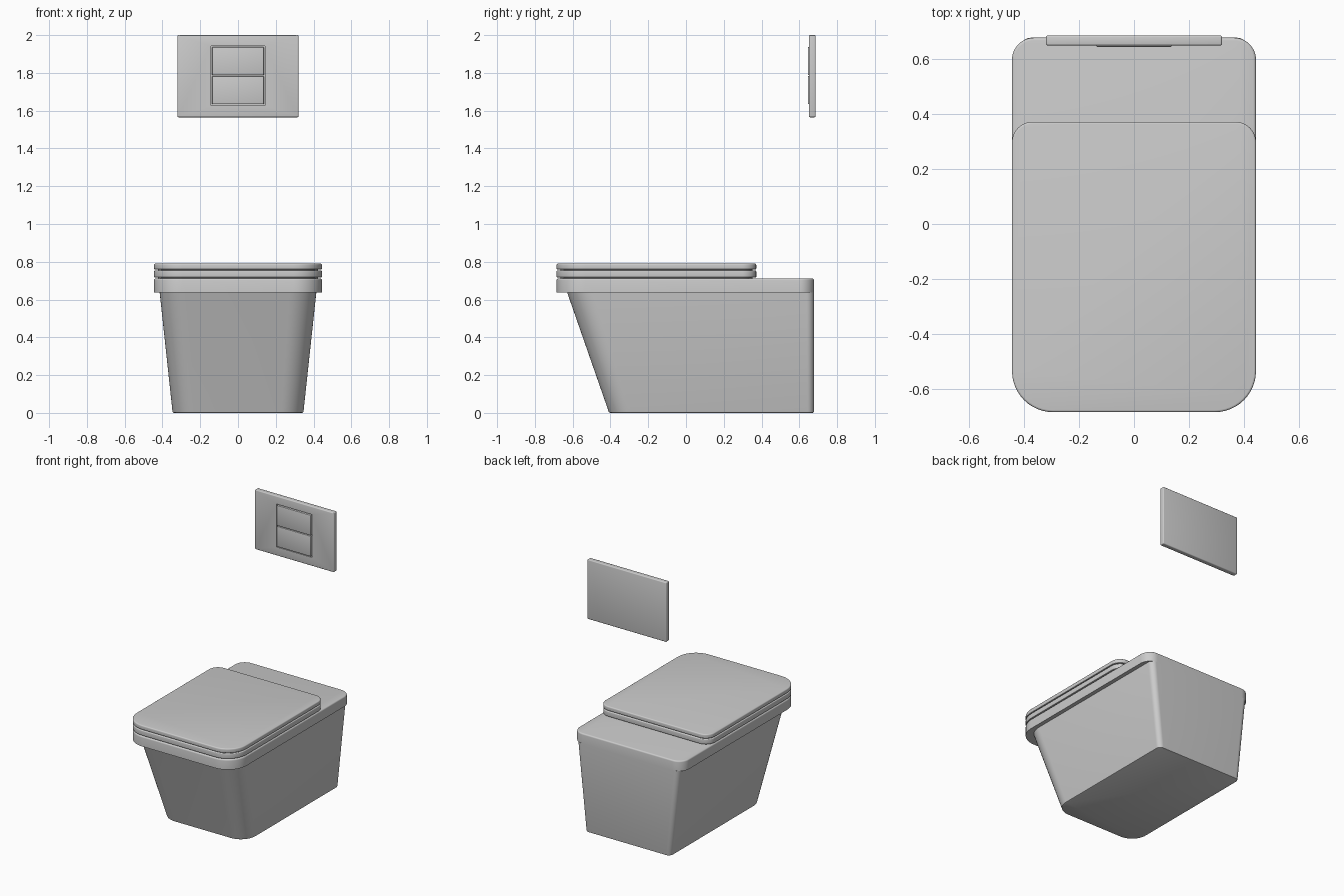
import bpy, bmesh, math

if "Cube" in bpy.data.objects:
    bpy.data.objects.remove(bpy.data.objects["Cube"])


def outline(hw, y0, y1, rf, rb, n=12):
    """Rounded rectangle: radius rf at the front (-y) corners, rb at the back."""
    pts = []
    corners = [(hw - rf, y0 + rf, rf, -90), (hw - rb, y1 - rb, rb, 0),
               (-hw + rb, y1 - rb, rb, 90), (-hw + rf, y0 + rf, rf, 180)]
    for cx, cy, r, a0 in corners:
        for i in range(n + 1):
            a = math.radians(a0 + 90 * i / n)
            pts.append((cx + r * math.cos(a), cy + r * math.sin(a)))
    return pts


def inset(shape, d):
    hw, y0, y1, rf, rb = shape
    return (hw - d, y0 + d, y1 - d, max(rf - d, 0.003), max(rb - d, 0.003))


def finish(name, bm):
    bmesh.ops.recalc_face_normals(bm, faces=bm.faces)
    me = bpy.data.meshes.new(name)
    bm.to_mesh(me)
    bm.free()
    ob = bpy.data.objects.new(name, me)
    bpy.context.collection.objects.link(ob)
    bpy.ops.object.select_all(action='DESELECT')
    ob.select_set(True)
    bpy.context.view_layer.objects.active = ob
    bpy.ops.object.shade_smooth_by_angle(angle=math.radians(35))
    return ob


def loft(name, levels):
    """Skin a stack of (shape, z) outlines and cap both ends."""
    bm = bmesh.new()
    rings = [[bm.verts.new((x, y, z)) for x, y in outline(*s)] for s, z in levels]
    n = len(rings[0])
    for a, b in zip(rings, rings[1:]):
        for i in range(n):
            j = (i + 1) % n
            bm.faces.new((a[i], a[j], b[j], b[i]))
    bm.faces.new(rings[0][::-1])
    bm.faces.new(rings[-1])
    return finish(name, bm)


def slab(name, shape, z0, z1, bottom, top, n=4):
    """Flat slab with rounded bottom and top edges (radius 0 = sharp)."""
    levels = []
    for z, r, s in ((z0, bottom, 1), (z1, top, -1)):
        if not r:
            levels.append((shape, z))
            continue
        arc = [math.radians(90 * i / n) for i in range(n + 1)]
        if s < 0:
            arc.reverse()
        for a in arc:
            levels.append((inset(shape, r * (1 - math.sin(a))), z + s * r * (1 - math.cos(a))))
    return loft(name, levels)


def box(name, x0, x1, y0, y1, z0, z1, bevel=0.0):
    bm = bmesh.new()
    bmesh.ops.create_cube(bm, size=1)
    for v in bm.verts:
        v.co = ((x0 + x1) / 2 + v.co.x * (x1 - x0),
                (y0 + y1) / 2 + v.co.y * (y1 - y0),
                (z0 + z1) / 2 + v.co.z * (z1 - z0))
    if bevel:
        bmesh.ops.bevel(bm, geom=bm.edges[:], offset=bevel, segments=3,
                        profile=0.5, affect='EDGES')
    return finish(name, bm)


# Tapered bowl body with a sloping front
bottom = (0.347, -0.41, 0.678, 0.12, 0.035)
top = (0.415, -0.63, 0.678, 0.14, 0.04)
loft("bowl_body", [(inset(bottom, 0.008), 0.0), (inset(bottom, 0.002), 0.003),
                   (bottom, 0.009), (top, 0.64)])

# Rim running the full depth
slab("rim", (0.444, -0.685, 0.678, 0.15, 0.08), 0.638, 0.712, 0, 0.01)

# Seat and lid, separated by thin shadow gaps around a recessed core
cover = (0.444, -0.685, 0.372, 0.15, 0.075)
slab("seat_core", inset(cover, 0.02), 0.708, 0.765, 0, 0)
slab("seat", cover, 0.717, 0.755, 0.004, 0.006)
slab("lid", cover, 0.760, 0.791, 0.004, 0.008)

# Wall flush plate with a button recess
plate = box("flush_plate", -0.32, 0.32, 0.65, 0.686, 1.565, 2.0, 0.006)
cutter = box("plate_recess_cutter", -0.143, 0.143, 0.6, 0.664, 1.628, 1.942)
cutter.hide_render = True
cutter.hide_viewport = True
cut = plate.modifiers.new("recess", 'BOOLEAN')
cut.object = cutter
cut.solver = 'EXACT'

# Two flush buttons, slightly proud of the plate
for name, z0, z1 in (("lower_button", 1.634, 1.783), ("upper_button", 1.788, 1.936)):
    box(name, -0.137, 0.137, 0.645, 0.67, z0, z1, 0.003)
